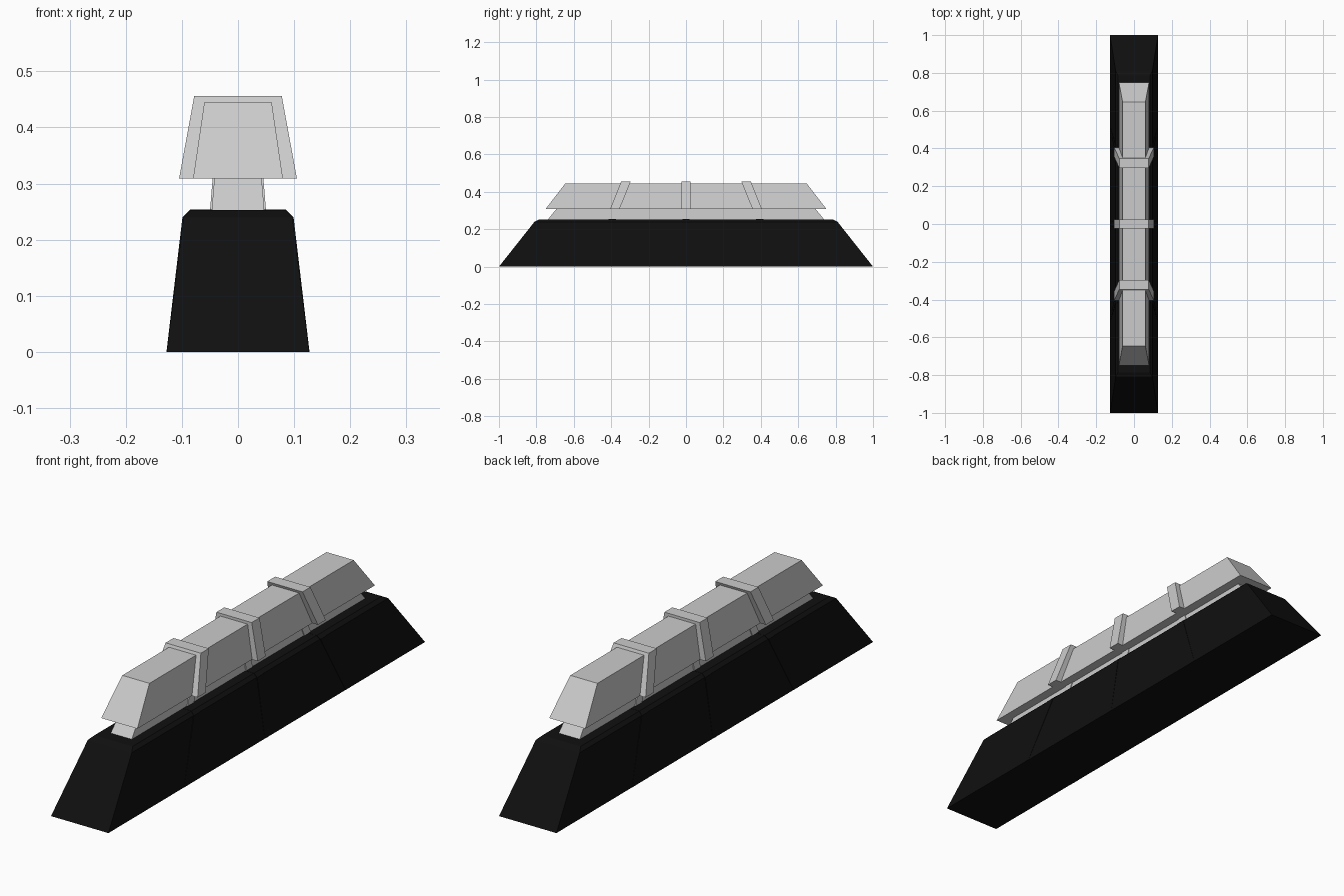
import bpy

if "Cube" in bpy.data.objects:
    bpy.data.objects.remove(bpy.data.objects["Cube"])

black = bpy.data.materials.new("black_base")
black.diffuse_color = (0.005, 0.005, 0.005, 1)
black.use_nodes = True
black.node_tree.nodes["Principled BSDF"].inputs["Base Color"].default_value = black.diffuse_color


def loft(name, rings, mat=None):
    """Closed solid from stacked rectangles: (z, half width, y min, y max)."""
    verts, faces = [], []
    for z, hx, y0, y1 in rings:
        verts += [(-hx, y0, z), (hx, y0, z), (hx, y1, z), (-hx, y1, z)]
    for r in range(len(rings) - 1):
        a = 4 * r
        for i in range(4):
            j = (i + 1) % 4
            faces.append((a + i, a + j, a + 4 + j, a + 4 + i))
    t = len(verts) - 4
    faces += [(3, 2, 1, 0), (t, t + 1, t + 2, t + 3)]
    mesh = bpy.data.meshes.new(name)
    mesh.from_pydata(verts, [], faces)
    obj = bpy.data.objects.new(name, mesh)
    bpy.context.collection.objects.link(obj)
    if mat:
        mesh.materials.append(mat)
    return obj


# Long tapered black base with a bevelled upper edge
loft("base", [(0, 0.127, -1, 1), (0.24, 0.097, -0.81, 0.81),
              (0.253, 0.084, -0.785, 0.785)], black)

# Narrow neck and overhanging cap
loft("neck", [(0.25, 0.047, -0.74, 0.74), (0.312, 0.042, -0.69, 0.69)])
loft("cap", [(0.309, 0.08, -0.75, 0.75), (0.445, 0.06, -0.645, 0.645)])

# Bands: upright in the middle, leaning inward on both sides
for side, label in ((-1, "front"), (0, "middle"), (1, "back")):
    def ring(z, hx, centre, half):
        return (z, hx, side * centre - half, side * centre + half)
    loft(label + "_cap_band", [ring(0.309, 0.105, 0.38, 0.025),
                               ring(0.456, 0.078, 0.321, 0.025)])
    loft(label + "_neck_band", [ring(0.251, 0.05, 0.37, 0.02),
                                ring(0.312, 0.045, 0.345, 0.02)])
    # faint raised seam on the base below each band
    loft(label + "_base_seam", [ring(0.0, 0.1275, 0.51, 0.012),
                                ring(0.24, 0.099, 0.40, 0.02),
                                ring(0.2535, 0.085, 0.395, 0.02)], black)
